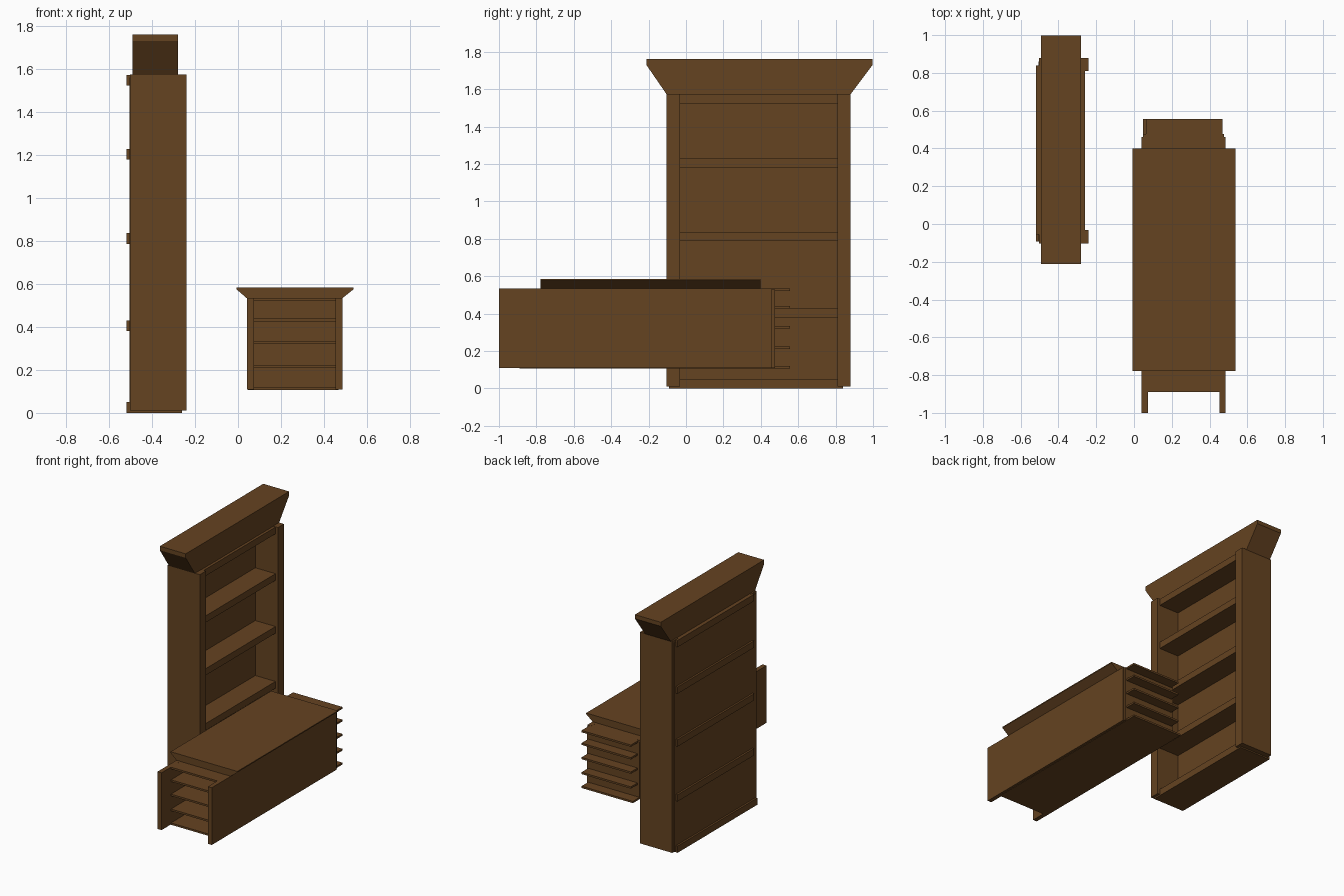
import bpy, bmesh

if "Cube" in bpy.data.objects:
    bpy.data.objects.remove(bpy.data.objects["Cube"])

wood = bpy.data.materials.new("brown_wood")
wood.diffuse_color = (0.13, 0.056, 0.015, 1)
wood.use_nodes = True
wood.node_tree.nodes["Principled BSDF"].inputs["Base Color"].default_value = wood.diffuse_color


def prism(name, profile, x0, x1, place):
    """Extrude a (y, z) profile from x0 to x1, then map it with place()."""
    bm = bmesh.new()
    back = [bm.verts.new(place(x0, y, z)) for y, z in profile]
    front = [bm.verts.new(place(x1, y, z)) for y, z in profile]
    bm.faces.new(back)
    bm.faces.new(front)
    n = len(profile)
    for i in range(n):
        j = (i + 1) % n
        bm.faces.new((back[i], back[j], front[j], front[i]))
    bmesh.ops.recalc_face_normals(bm, faces=bm.faces)
    me = bpy.data.meshes.new(name)
    bm.to_mesh(me)
    bm.free()
    me.materials.append(wood)
    ob = bpy.data.objects.new(name, me)
    bpy.context.collection.objects.link(ob)


def box(name, x, y, z, place):
    prism(name, [(y[0], z[0]), (y[1], z[0]), (y[1], z[1]), (y[0], z[1])], x[0], x[1], place)


def bookcase(prefix, place):
    # side panels
    box(prefix + "_left_side", (-0.503, -0.24), (-0.104, -0.032), (0.01, 1.575), place)
    box(prefix + "_right_side", (-0.503, -0.24), (0.81, 0.88), (0.01, 1.575), place)
    # back panel
    box(prefix + "_back_panel", (-0.506, -0.425), (-0.092, 0.86), (0.012, 1.56), place)
    # shelves, poking slightly out of the back
    for i, z in enumerate((0.0, 0.38, 0.787, 1.178, 1.523)):
        box(f"{prefix}_shelf_{i + 1}", (-0.52, -0.26),
            (-0.092 if i == 0 else -0.055, 0.84), (z, z + 0.05), place)
    # flared cornice
    prism(prefix + "_cornice",
          [(-0.104, 1.573), (0.88, 1.573), (0.998, 1.73), (0.998, 1.76),
           (-0.212, 1.76), (-0.212, 1.73)], -0.492, -0.28, place)


# tall bookcase facing +x, and its stretched, lower copy facing the front
bookcase("tall_bookcase", lambda x, y, z: (x, y, z))
bookcase("low_bookcase", lambda x, y, z: (0.041 + (y + 0.104) * 0.4515,
                                          -1 - (x + 0.24) * 5.553,
                                          0.107 + z * 0.271))
